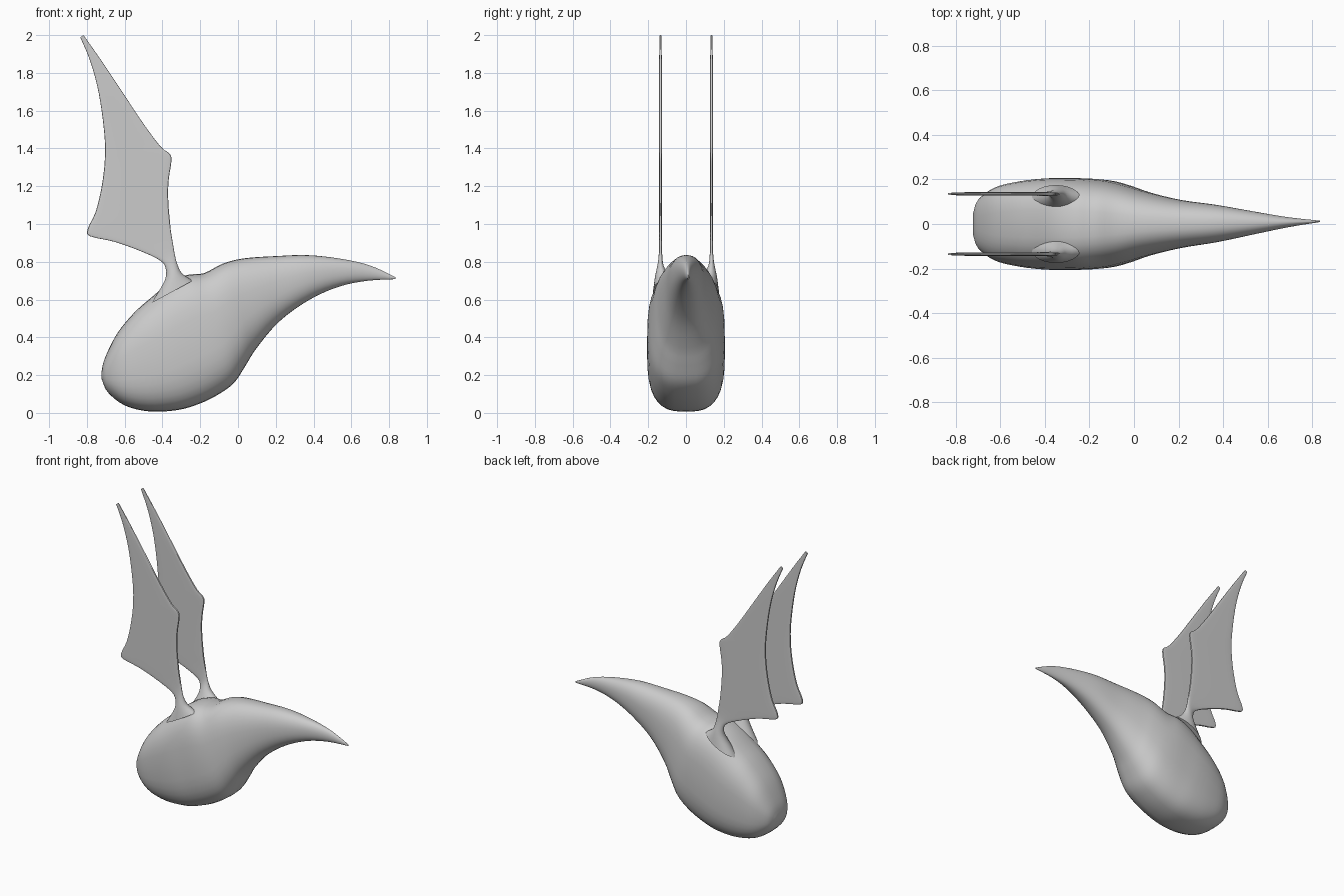
import bpy, bmesh, math
from mathutils import Vector

if "Cube" in bpy.data.objects:
    bpy.data.objects.remove(bpy.data.objects["Cube"])

grey = bpy.data.materials.new("soft grey")
grey.diffuse_color = (0.6, 0.6, 0.6, 1)
grey.use_nodes = True
grey.node_tree.nodes["Principled BSDF"].inputs["Base Color"].default_value = grey.diffuse_color


def spline(rows, steps):
    """Smoothly interpolate rows of numbers (Catmull-Rom)."""
    out = []
    for i in range(len(rows) - 1):
        p0, p1, p2 = rows[max(i - 1, 0)], rows[i], rows[i + 1]
        p3 = rows[min(i + 2, len(rows) - 1)]
        for s in range(steps):
            t = s / steps
            out.append([b + 0.5 * t * (c - a + t * (2*a - 5*b + 4*c - d + t * (3*(b - c) + d - a)))
                        for a, b, c, d in zip(p0, p1, p2, p3)])
    return out + [list(rows[-1])]


def loft(name, rows, steps, sides):
    """Rows: upper x, z, lower x, z, half width, centre y, squareness."""
    bm = bmesh.new()
    rings = []
    for ux, uz, lx, lz, w, cy, n in spline(rows, steps):
        up, low = Vector((ux, cy, uz)), Vector((lx, cy, lz))
        mid, half = (up + low) / 2, (up - low) / 2
        ring = []
        for k in range(sides):
            a = 2 * math.pi * k / sides
            c, s = math.cos(a), math.sin(a)
            c = math.copysign(abs(c) ** (2 / n), c)
            s = math.copysign(abs(s) ** (2 / n), s)
            ring.append(bm.verts.new(mid + half * c + Vector((0, w * s, 0))))
        rings.append(ring)
    for r, q in zip(rings, rings[1:]):
        for k in range(sides):
            j = (k + 1) % sides
            bm.faces.new((r[k], r[j], q[j], q[k]))
    bm.faces.new(rings[0])
    bm.faces.new(rings[-1])
    bmesh.ops.recalc_face_normals(bm, faces=bm.faces)
    mesh = bpy.data.meshes.new(name)
    bm.to_mesh(mesh)
    bm.free()
    mesh.materials.append(grey)
    ob = bpy.data.objects.new(name, mesh)
    bpy.context.collection.objects.link(ob)
    bpy.ops.object.select_all(action='DESELECT')
    ob.select_set(True)
    bpy.context.view_layer.objects.active = ob
    bpy.ops.object.shade_smooth_by_angle(angle=math.radians(50))
    return ob


# Rounded body sweeping into a pointed tail
body = [
    (-.722, .22, -.722, .18, .05, 0, 2.2),
    (-.705, .29, -.69, .11, .11, 0, 2.5),
    (-.64, .42, -.60, .04, .165, 0, 2.8),
    (-.55, .53, -.47, .008, .192, 0, 2.9),
    (-.46, .61, -.32, .015, .205, 0, 2.9),
    (-.36, .69, -.20, .05, .206, 0, 2.9),
    (-.27, .73, -.10, .10, .203, 0, 2.9),
    (-.18, .74, -.02, .16, .192, 0, 2.8),
    (-.08, .79, .04, .25, .170, 0, 2.7),
    (.03, .818, .10, .345, .143, 0, 2.5),
    (.20, .83, .22, .485, .108, 0, 2.4),
    (.37, .835, .38, .60, .083, .002, 2.3),
    (.55, .815, .54, .67, .05, .005, 2.2),
    (.70, .78, .69, .70, .022, .008, 2),
    (.835, .718, .835, .708, .003, .012, 2),
]
loft("body", body, 4, 36)

# Thin wing: leading edge x, z, trailing edge x, z, half thickness, centre y
wing = [
    (-.24, .70, -.46, .58, .06, .115, 2),
    (-.298, .74, -.388, .70, .036, .128, 2),
    (-.322, .79, -.383, .765, .017, .135, 2),
    (-.335, .84, -.41, .805, .010, .135, 3),
    (-.345, .90, -.50, .85, .008, .135, 5),
    (-.355, .96, -.65, .905, .008, .135, 6),
    (-.362, 1.03, -.783, .935, .008, .135, 6),
    (-.368, 1.10, -.795, .975, .008, .135, 6),
    (-.37, 1.18, -.755, 1.06, .008, .135, 6),
    (-.365, 1.25, -.725, 1.18, .008, .135, 6),
    (-.353, 1.33, -.708, 1.30, .008, .135, 6),
    (-.36, 1.37, -.704, 1.40, .008, .135, 6),
    (-.41, 1.41, -.708, 1.48, .008, .135, 6),
    (-.50, 1.53, -.722, 1.60, .008, .135, 6),
    (-.60, 1.68, -.745, 1.73, .008, .135, 5),
    (-.72, 1.86, -.785, 1.87, .007, .135, 4),
    (-.818, 2.0, -.835, 1.988, .005, .135, 3),
]
for side, label in ((1, "back_wing"), (-1, "front_wing")):
    loft(label, [r[:5] + (side * r[5], r[6]) for r in wing], 3, 24)
